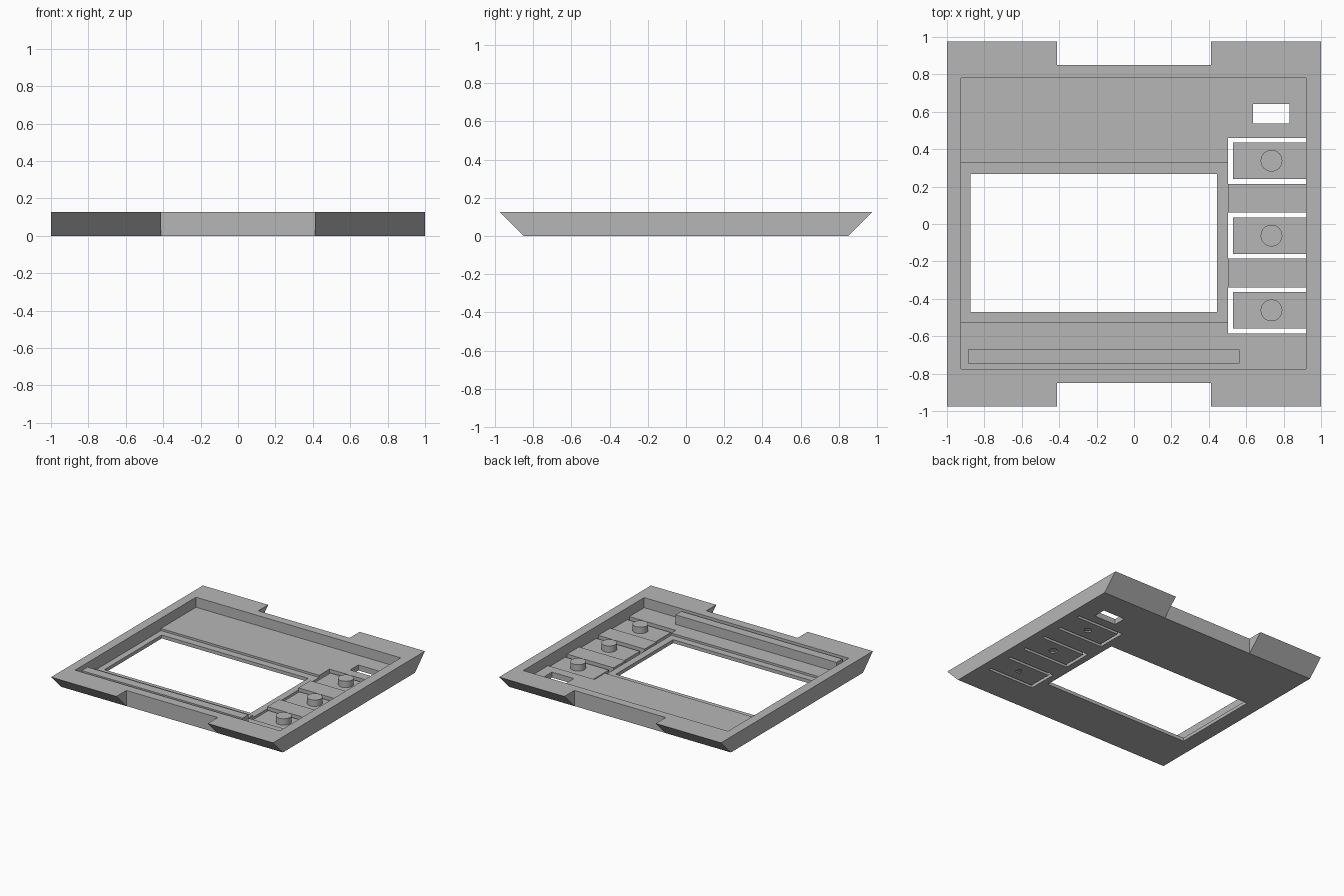
import bpy, bmesh
from math import pi

cube = bpy.data.objects.get("Cube")
if cube:
    bpy.data.objects.remove(cube, do_unlink=True)

# Key heights
TOP, FLOOR, LEDGE = 0.127, 0.045, 0.028
FLAP_TOP, BUTTON_TOP = 0.03, 0.082

grey = bpy.data.materials.new("plain_grey")
grey.use_nodes = True
colour = (0.47, 0.47, 0.47, 1)
grey.diffuse_color = colour
grey.node_tree.nodes["Principled BSDF"].inputs["Base Color"].default_value = colour


def finish(name, bm):
    bmesh.ops.recalc_face_normals(bm, faces=bm.faces)
    mesh = bpy.data.meshes.new(name)
    bm.to_mesh(mesh)
    bm.free()
    mesh.materials.append(grey)
    obj = bpy.data.objects.new(name, mesh)
    bpy.context.collection.objects.link(obj)
    return obj


def box(name, x, y, z):
    bm = bmesh.new()
    bmesh.ops.create_cube(bm, size=1)
    for v in bm.verts:
        for i, (lo, hi) in enumerate((x, y, z)):
            v.co[i] = hi if v.co[i] > 0 else lo
    return finish(name, bm)


def prism(name, x, y, z, radius, sides):
    bm = bmesh.new()
    bmesh.ops.create_cone(bm, cap_ends=True, segments=sides, radius1=radius,
                          radius2=radius, depth=z[1] - z[0])
    bmesh.ops.translate(bm, verts=bm.verts, vec=(x, y, sum(z) / 2))
    return finish(name, bm)


def cut(target, cutter):
    mod = target.modifiers.new("cut", "BOOLEAN")
    mod.operation = "DIFFERENCE"
    mod.solver = "EXACT"
    mod.object = cutter
    bpy.context.view_layer.objects.active = target
    bpy.ops.object.modifier_apply(modifier=mod.name)
    bpy.data.objects.remove(cutter, do_unlink=True)


# Tray body: profile with sloping front and back, extruded across
bm = bmesh.new()
profile = [(-0.85, 0), (0.85, 0), (0.977, TOP), (-0.977, TOP)]
face = bm.faces.new([bm.verts.new((-1, y, z)) for y, z in profile])
side = bmesh.ops.extrude_face_region(bm, geom=[face])["geom"]
bmesh.ops.translate(bm, vec=(2, 0, 0),
                    verts=[g for g in side if isinstance(g, bmesh.types.BMVert)])
tray = finish("tray_body", bm)

# Notches in the front and back edges
through = (-0.1, 0.3)
for y in ((-1.2, -0.849), (0.849, 1.2)):
    cut(tray, box("notch_cutter", (-0.412, 0.412), y, through))

# Main cavity, screen recess, screen window and indicator hole
cut(tray, box("cavity_cutter", (-0.925, 0.92), (-0.775, 0.78), (FLOOR, 0.3)))
cut(tray, box("recess_cutter", (-0.925, 0.502), (-0.527, 0.328), (LEDGE, 0.2)))
cut(tray, box("window_cutter", (-0.875, 0.445), (-0.47, 0.268), through))
cut(tray, box("indicator_cutter", (0.635, 0.832), (0.537, 0.642), through))

# Three push flaps, each with a round button above and an engraved mark below
for label, y, sides in (("back", 0.338, 4), ("middle", -0.062, 6), ("front", -0.462, 3)):
    cut(tray, box("slot_cutter", (0.502, 0.92), (y - 0.123, y + 0.123), through))
    flap = box(label + "_flap", (0.528, 0.92), (y - 0.098, y + 0.098), (0, FLAP_TOP))
    cut(flap, prism("mark_cutter", 0.735, y, (-0.05, 0.01), 0.035, sides))
    button = prism(label + "_button", 0.735, y, (FLAP_TOP, BUTTON_TOP), 0.058, 32)
    for p in button.data.polygons:
        p.use_smooth = abs(p.normal.z) < 0.5
    button.data.set_sharp_from_angle(angle=pi / 6)

# Raised rib along the front of the cavity
box("front_rib", (-0.887, 0.563), (-0.745, -0.67), (FLOOR, 0.122))
